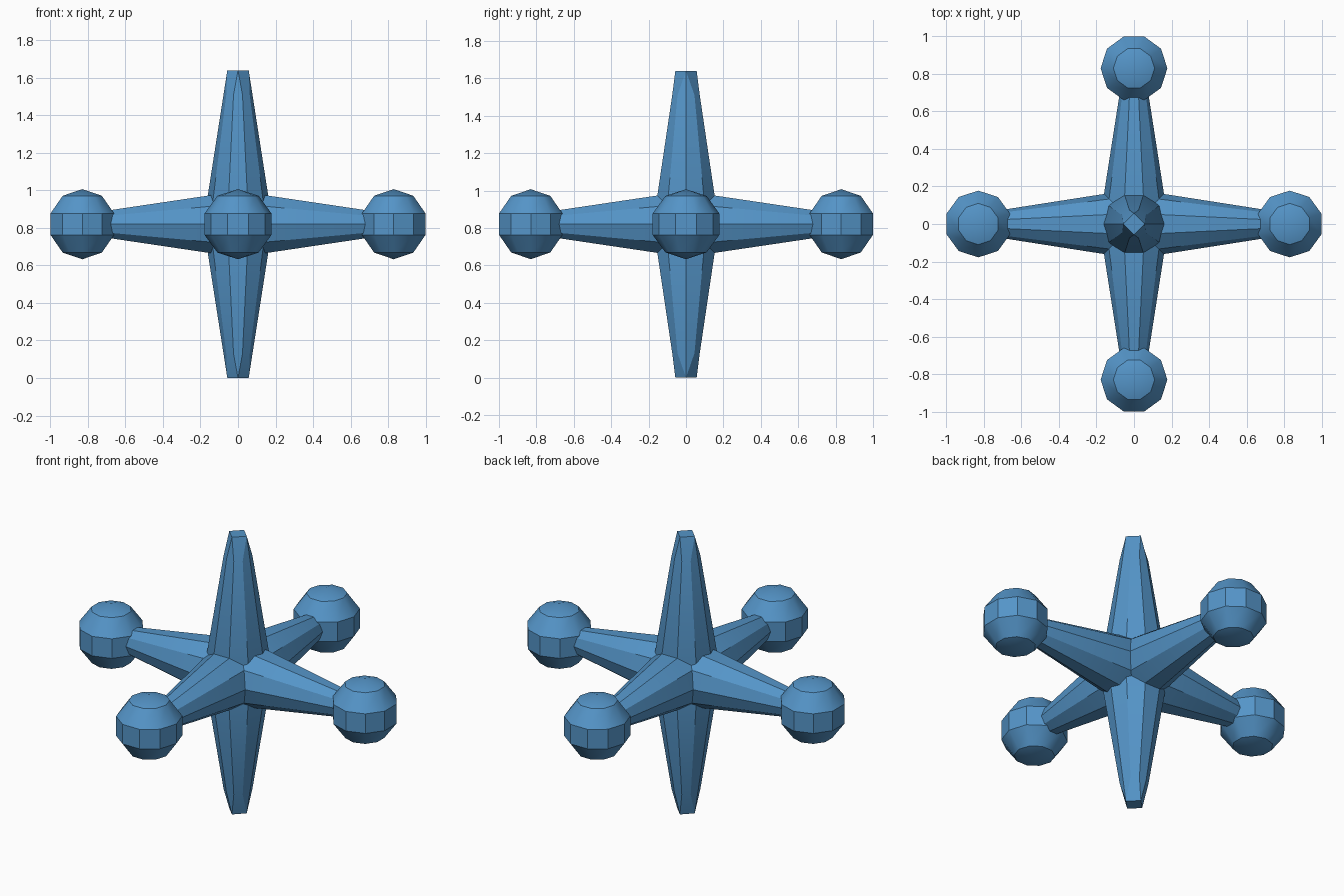
import bpy, bmesh, math
from mathutils import Matrix, Vector

cube = bpy.data.objects.get("Cube")
if cube:
    bpy.data.objects.remove(cube)

SIDES = 10
CENTRE = Vector((0, 0, 0.82))
REACH = 0.82            # centre to spike tip
BALL_R = 0.187
TIP_R, ROOT_R = 0.057, 0.185

blue = bpy.data.materials.new("blue")
blue.use_nodes = True
blue.diffuse_color = (0.09, 0.30, 0.58, 1)
blue.node_tree.nodes["Principled BSDF"].inputs["Base Color"].default_value = blue.diffuse_color


def ring(z, r, diamond=False):
    """Ten-sided ring; a diamond ring snaps its points to the four axis directions."""
    points = []
    for i in range(SIDES):
        a = i * math.tau / SIDES
        if diamond:
            a = round(a / (math.pi / 2)) * math.pi / 2
        points.append(Vector((r * math.cos(a), r * math.sin(a), z)))
    return points


def loft(name, rings, matrix, angle):
    """Skin a stack of rings, close both ends and shade it."""
    bm = bmesh.new()
    rows = [[bm.verts.new(p) for p in pts] for pts in rings]
    for low, high in zip(rows, rows[1:]):
        for i in range(SIDES):
            j = (i + 1) % SIDES
            bm.faces.new((low[i], low[j], high[j], high[i]))
    bm.faces.new(rows[0][::-1])
    bm.faces.new(rows[-1])
    bmesh.ops.remove_doubles(bm, verts=bm.verts, dist=0.0005)
    bmesh.ops.recalc_face_normals(bm, faces=bm.faces)
    bm.transform(matrix)
    mesh = bpy.data.meshes.new(name)
    bm.to_mesh(mesh)
    bm.free()
    mesh.materials.append(blue)
    obj = bpy.data.objects.new(name, mesh)
    bpy.context.collection.objects.link(obj)
    bpy.ops.object.select_all(action='DESELECT')
    obj.select_set(True)
    bpy.context.view_layer.objects.active = obj
    bpy.ops.object.shade_smooth_by_angle(angle=math.radians(angle))
    return obj


# Double-ended tapering spikes, one along each axis
def spike_rings():
    shoulder = 0.69
    shoulder_r = ROOT_R + (TIP_R - ROOT_R) * shoulder / REACH
    return [ring(-REACH, TIP_R, True), ring(-shoulder, shoulder_r), ring(0, ROOT_R),
            ring(shoulder, shoulder_r), ring(REACH, TIP_R, True)]


place = Matrix.Translation(CENTRE)
lay_down = Matrix.Rotation(math.pi / 2, 4, 'X')
quarter = Matrix.Rotation(math.pi / 2, 4, 'Z')
loft("upright_spike", spike_rings(), place, 30)
loft("front_back_spike", spike_rings(), place @ lay_down, 30)
loft("side_spike", spike_rings(), place @ quarter @ lay_down, 30)

# Faceted balls on the four level tips
ball_rings = [ring(-BALL_R * math.cos(k * math.pi / 5), BALL_R * math.sin(k * math.pi / 5))
              for k in range(1, 5)]
for k, name in enumerate(("front_ball", "left_ball", "back_ball", "right_ball")):
    turn = Matrix.Rotation(k * math.pi / 2, 4, 'Z')
    offset = Matrix.Translation((0, -0.83, 0))
    poles = [[Vector((0, 0, s * BALL_R))] * SIDES for s in (-1, 1)]
    ball = loft(name, [ring(-BALL_R, 0.0001)] + ball_rings + [ring(BALL_R, 0.0001)],
                place @ turn @ offset, 30)
